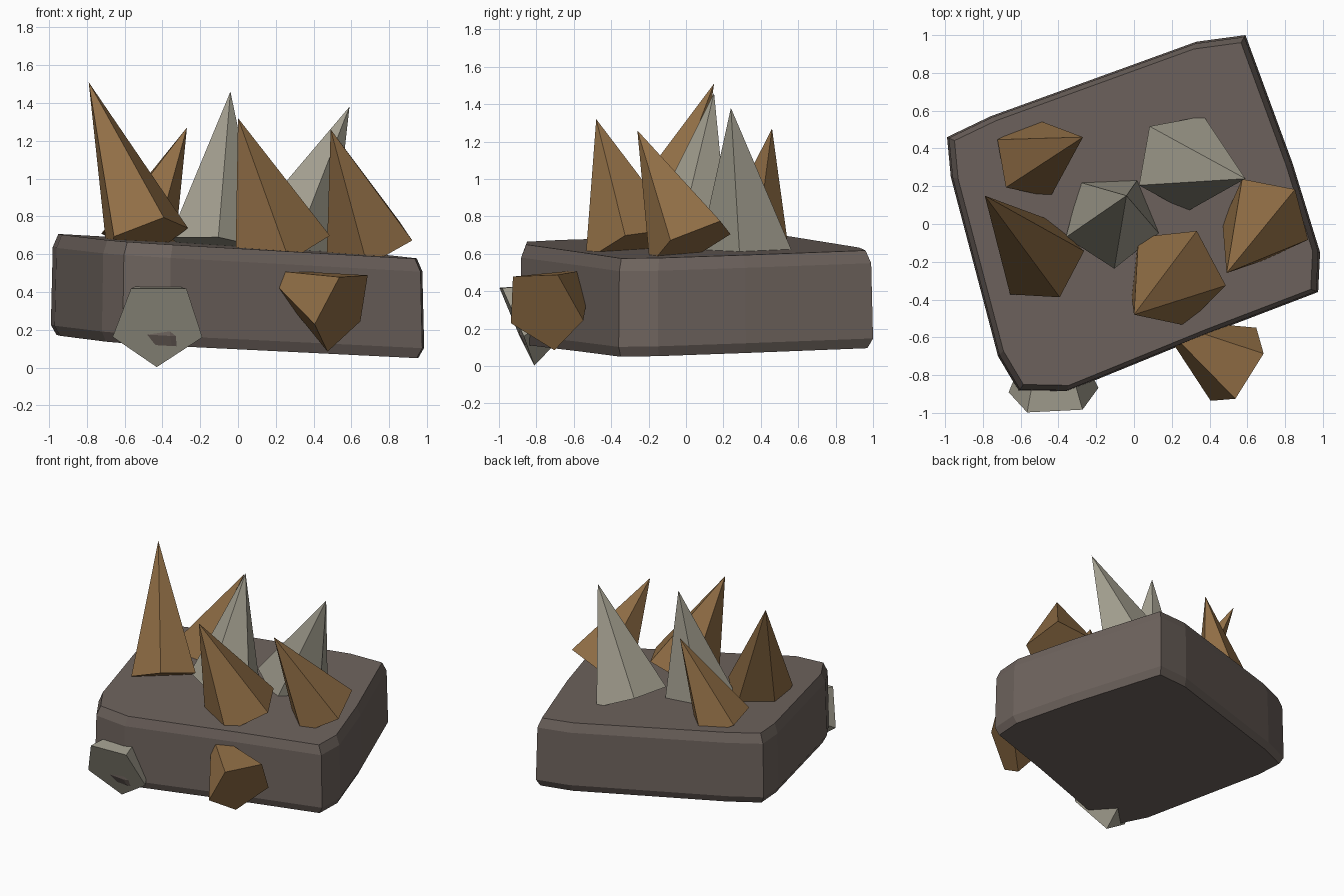
import bpy
import bmesh
import math
from mathutils import Vector

cube = bpy.data.objects.get("Cube")
if cube:
    bpy.data.objects.remove(cube, do_unlink=True)


def material(name, rgb):
    m = bpy.data.materials.new(name)
    m.use_nodes = True
    m.diffuse_color = (*rgb, 1)
    m.node_tree.nodes["Principled BSDF"].inputs["Base Color"].default_value = (*rgb, 1)
    return m


stone = material("dark stone", (0.155, 0.125, 0.11))
brown = material("brown crystal", (0.28, 0.155, 0.06))
grey = material("grey crystal", (0.37, 0.35, 0.28))


def finish(bm, name, mat):
    bmesh.ops.recalc_face_normals(bm, faces=bm.faces[:])
    mesh = bpy.data.meshes.new(name)
    bm.to_mesh(mesh)
    bm.free()
    mesh.materials.append(mat)
    obj = bpy.data.objects.new(name, mesh)
    bpy.context.collection.objects.link(obj)
    return obj


# Rock slab: a worn four-cornered outline stacked in chamfered rings
outline = [(-0.99, 0.46), (-0.76, 0.57), (0.33, 0.965), (0.59, 1.0),
           (0.84, 0.32), (0.985, -0.15), (0.975, -0.36), (0.4, -0.58),
           (-0.36, -0.89), (-0.61, -0.885), (-0.72, -0.7), (-0.97, 0.25)]
rings = [(0.97, 0), (1.0, 0.1), (0.99, 0.87), (0.96, 1)]


def slab_point(x, y, scale, t):
    low = 0.11 - 0.055 * x + 0.018 * y
    high = 0.64 - 0.061 * x + 0.014 * y
    return (x * scale, y * scale, low + (high - low) * t)


bm = bmesh.new()
loops = [[bm.verts.new(slab_point(x, y, s, t)) for x, y in outline] for s, t in rings]
for a, b in zip(loops, loops[1:]):
    for i in range(len(a)):
        j = (i + 1) % len(a)
        bm.faces.new((a[i], a[j], b[j], b[i]))
bm.faces.new(loops[0])
bm.faces.new(loops[-1])
finish(bm, "rock_slab", stone)


# Crystals: five-sided spikes, turned so one base corner points at "corner"
def crystal(name, mat, tip, centre, corner, radius):
    tip, centre, corner = Vector(tip), Vector(centre), Vector(corner)
    axis = (tip - centre).normalized()
    u = corner - centre
    u = (u - axis * u.dot(axis)).normalized()
    v = axis.cross(u)
    bm = bmesh.new()
    base = []
    for i in range(5):
        a = math.tau * i / 5
        base.append(bm.verts.new(centre + radius * (u * math.cos(a) + v * math.sin(a))))
    top = bm.verts.new(tip)
    bm.faces.new(base)
    for i in range(5):
        bm.faces.new((base[i], base[(i + 1) % 5], top))
    finish(bm, name, mat)


crystal("front_right_spike", brown, (-0.79, 0.15, 1.51), (-0.49, -0.2, 0.68), (-0.39, -0.39, 0.78), 0.24)
crystal("back_right_spike", brown, (-0.27, 0.46, 1.27), (-0.54, 0.34, 0.65), (-0.73, 0.45, 0.71), 0.22)
crystal("middle_spike", grey, (-0.04, 0.15, 1.46), (-0.12, 0.02, 0.65), (-0.36, -0.07, 0.69), 0.26)
crystal("back_left_spike", grey, (0.59, 0.24, 1.38), (0.25, 0.33, 0.63), (0.07, 0.52, 0.7), 0.27)
crystal("front_spike", brown, (0.0, -0.48, 1.32), (0.22, -0.27, 0.63), (0.49, -0.33, 0.71), 0.28)
crystal("left_spike", brown, (0.49, -0.26, 1.26), (0.7, 0.03, 0.65), (0.85, 0.18, 0.78), 0.25)

# Crystals driven point-first into the front wall
crystal("wall_crystal_left", brown, (0.12, -0.5, 0.52), (0.55, -0.76, 0.305), (0.54, -0.92, 0.47), 0.24)
crystal("wall_crystal_right", grey, (-0.45, -0.36, 0.47), (-0.424, -0.91, 0.232), (-0.43, -0.81, 0.0), 0.25)
